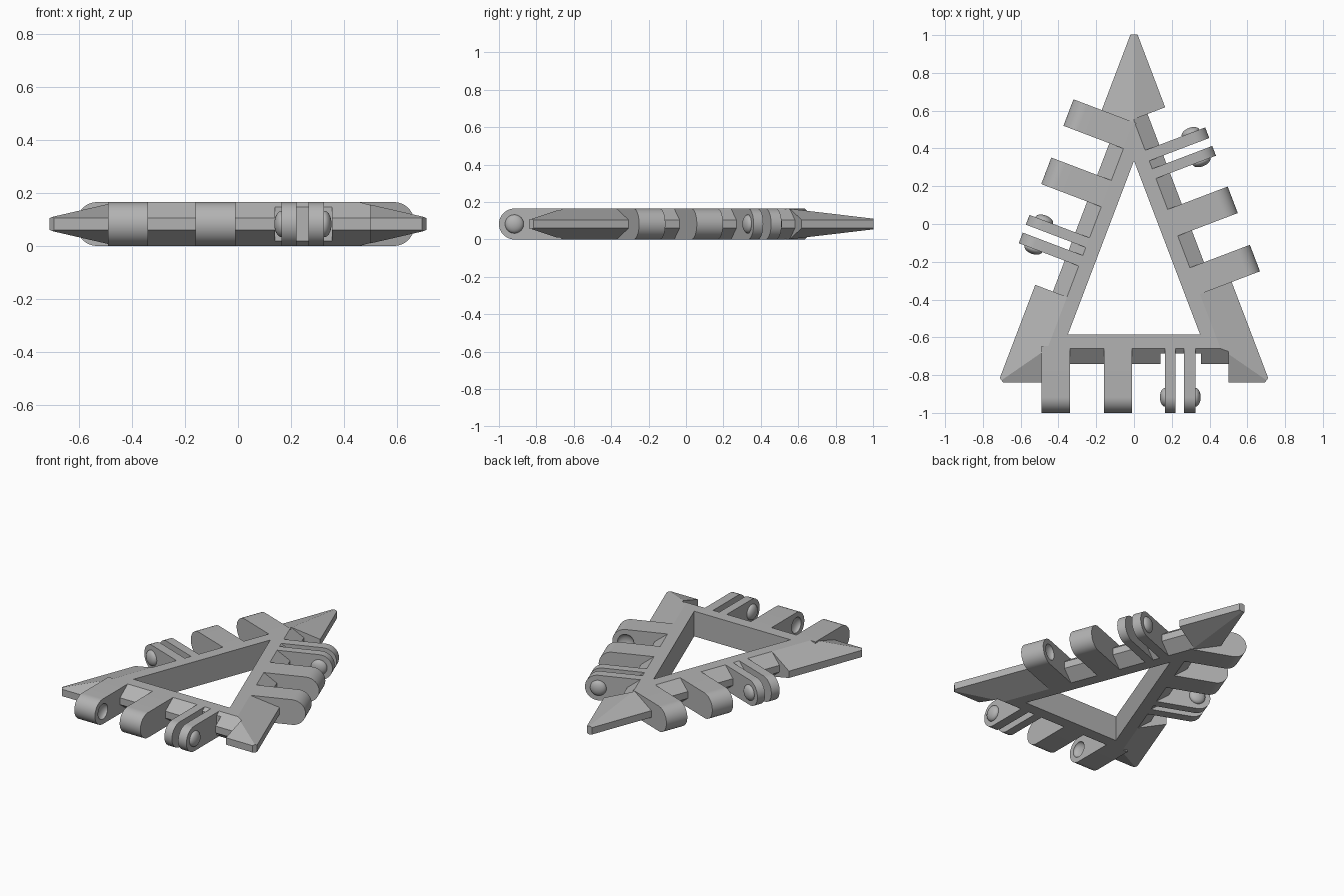
import bpy, bmesh, math
from mathutils import Matrix, Vector

if "Cube" in bpy.data.objects:
    bpy.data.objects.remove(bpy.data.objects["Cube"], do_unlink=True)

H = 0.165            # overall thickness
MID = H / 2
RUN = 0.99           # length of the hinge zone on each side

grey = bpy.data.materials.new("light_grey")
grey.use_nodes = True
grey.diffuse_color = (0.45, 0.45, 0.45, 1)
grey.node_tree.nodes["Principled BSDF"].inputs["Base Color"].default_value = (0.45, 0.45, 0.45, 1)

# Inner opening of the frame, counter-clockwise, and where each hinge zone starts
corners = [Vector((-0.35, -0.585, 0)), Vector((0.35, -0.585, 0)), Vector((0, 0.335, 0))]
starts = [-0.14, 0.20, -0.19]
names = ["front", "left", "right"]
dirs = [(corners[(i + 1) % 3] - corners[i]).normalized() for i in range(3)]
norms = [Vector((d.y, -d.x, 0)) for d in dirs]


def side_matrix(i):
    """Local axes of a side: along it, outward, up."""
    m = Matrix((dirs[i], norms[i], Vector((0, 0, 1)))).transposed().to_4x4()
    m.translation = corners[i] + dirs[i] * starts[i]
    return m


def make(name, bm, matrix=None):
    if matrix:
        bm.transform(matrix)
    bmesh.ops.recalc_face_normals(bm, faces=bm.faces[:])
    mesh = bpy.data.meshes.new(name)
    bm.to_mesh(mesh)
    bm.free()
    mesh.materials.append(grey)
    ob = bpy.data.objects.new(name, mesh)
    bpy.context.collection.objects.link(ob)
    return ob


def prism(name, profile, w0, w1, matrix):
    """Profile of (outward, up) points, extruded along a side."""
    bm = bmesh.new()
    face = bm.faces.new([bm.verts.new((w0, v, z)) for v, z in profile])
    ext = bmesh.ops.extrude_face_region(bm, geom=[face])
    moved = [g for g in ext["geom"] if isinstance(g, bmesh.types.BMVert)]
    bmesh.ops.translate(bm, verts=moved, vec=(w1 - w0, 0, 0))
    return make(name, bm, matrix)


def bump(name, w, matrix):
    """Flattened ball centred on a hinge axis."""
    bm = bmesh.new()
    bmesh.ops.create_uvsphere(bm, u_segments=32, v_segments=16, radius=0.05)
    bmesh.ops.scale(bm, vec=(1, 1, 0.56), verts=bm.verts)
    turn = Matrix.Rotation(math.pi / 2, 4, "Y")
    return make(name, bm, matrix @ Matrix.Translation((w, 0.415 - MID, MID)) @ turn)


def subtract(ob, cutters):
    for c in cutters:
        mod = ob.modifiers.new("cut", "BOOLEAN")
        mod.operation, mod.solver, mod.object = "DIFFERENCE", "EXACT", c
        c.hide_render = True
    deps = bpy.context.evaluated_depsgraph_get()
    mesh = bpy.data.meshes.new_from_object(ob.evaluated_get(deps))
    ob.modifiers.clear()
    ob.data = mesh
    for c in cutters:
        bpy.data.objects.remove(c, do_unlink=True)


def smooth(ob):
    bpy.ops.object.select_all(action="DESELECT")
    ob.select_set(True)
    bpy.context.view_layer.objects.active = ob
    bpy.ops.object.shade_smooth_by_angle(angle=math.radians(30))


# Mitred triangular frame with wide bevelled rim, tips cut blunt
rim = [(0, 0), (0, H), (0.075, H), (0.255, 0.105), (0.255, 0.06), (0.075, 0)]
bm = bmesh.new()
rings, tips = [], []
for i in range(3):
    out = (dirs[i - 1] - dirs[i]).normalized()
    reach = 1 / norms[i].dot(out)
    rings.append([bm.verts.new(corners[i] + out * v * reach + Vector((0, 0, z))) for v, z in rim])
    tips.append((corners[i] + out * (0.255 * reach - (0.05 if i == 2 else 0.022)), out))
for i in range(3):
    a, b = rings[i], rings[(i + 1) % 3]
    for k in range(6):
        j = (k + 1) % 6
        bm.faces.new((a[k], a[j], b[j], b[k]))
for point, out in tips:
    geom = bm.verts[:] + bm.edges[:] + bm.faces[:]
    bmesh.ops.bisect_plane(bm, geom=geom, plane_co=point, plane_no=out, clear_outer=True)
    bmesh.ops.holes_fill(bm, edges=[e for e in bm.edges if e.is_boundary])
frame = make("triangle_frame", bm)

# Trim each side down to a slim bevelled bar, leaving the corner spikes
cut_profile = [(0.035, 0.195), (0.155, 0.105), (0.155, 0.06), (0.035, -0.03), (0.4, -0.03), (0.4, 0.195)]
notch = [(0.1, -0.05), (0.1, 0.25), (0.4, 0.25), (0.4, -0.05)]
cutters = []
for i in range(3):
    m = side_matrix(i)
    cutters.append(prism("trim_cutter", cut_profile, 0, RUN, m))
    cutters.append(prism("notch_cutter", notch, 0.63, 0.845, m))
subtract(frame, cutters)

# Rounded hinge profile shared by knuckles and prongs
hinge = [(0.06, 0), (0.06, H)]
for k in range(25):
    t = math.pi / 2 - math.pi * k / 24
    hinge.append((0.415 - MID + MID * math.cos(t), MID + MID * math.sin(t)))

for i, side in enumerate(names):
    m = side_matrix(i)
    # Wide knuckles with a dimple on the faces that look at each other
    for n, (w0, w1, dimple) in enumerate([(0, 0.15, 0.15), (0.33, 0.48, 0.33)], 1):
        knuckle = prism(f"{side}_knuckle_{n}", hinge, w0, w1, m)
        subtract(knuckle, [bump("dimple_cutter", dimple, m)])
        smooth(knuckle)
    # Thin clip prongs with a bump on their outer faces
    for n, (w0, w1, face) in enumerate([(0.655, 0.71, 0.655), (0.755, 0.815, 0.815)], 1):
        smooth(prism(f"{side}_prong_{n}", hinge, w0, w1, m))
        smooth(bump(f"{side}_prong_bump_{n}", face, m))
